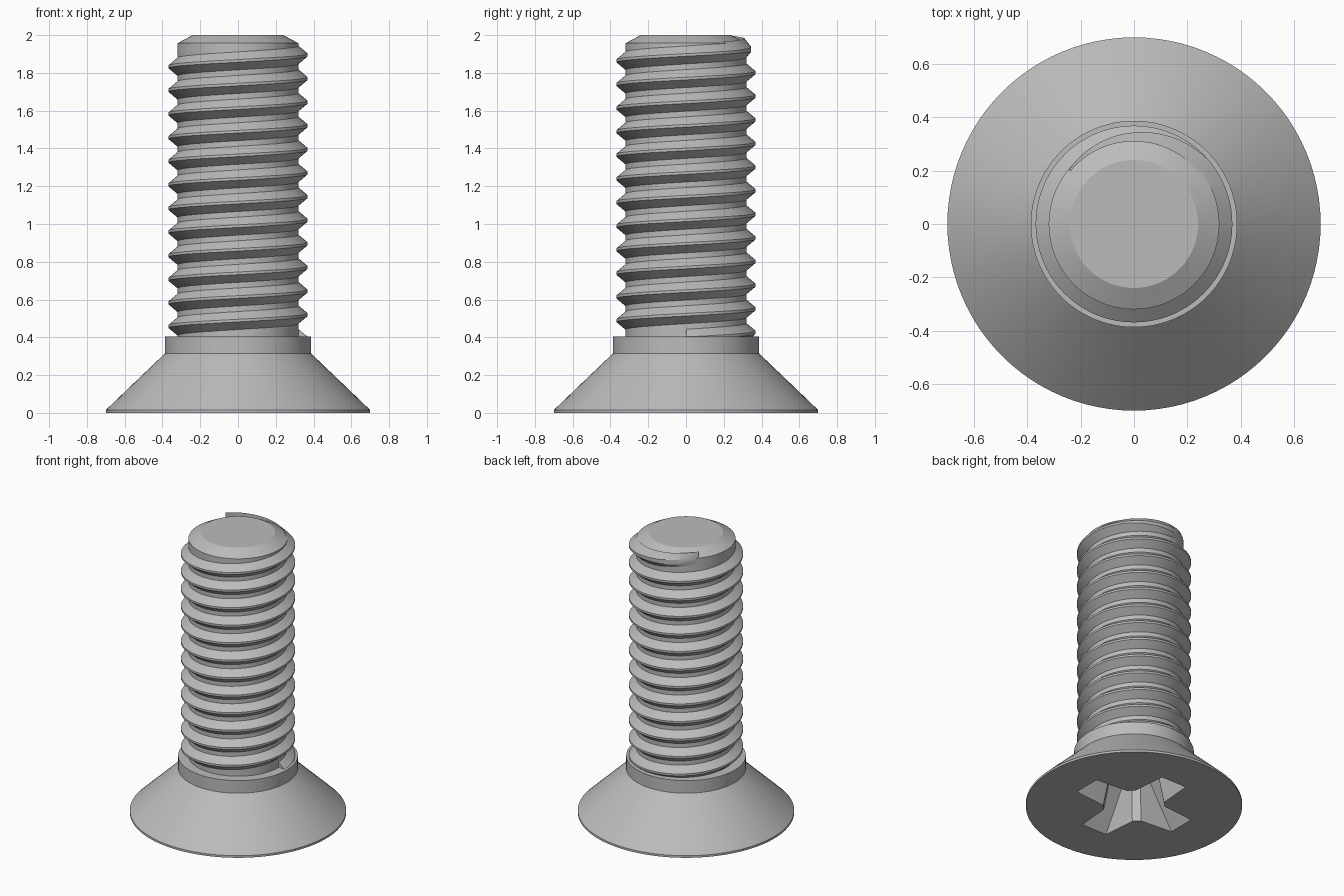
import bpy, bmesh, math
from mathutils import Vector

if "Cube" in bpy.data.objects:
    bpy.data.objects.remove(bpy.data.objects["Cube"])

metal = bpy.data.materials.new("plain grey metal")
metal.diffuse_color = (0.5, 0.5, 0.5, 1)
metal.use_nodes = True
metal.node_tree.nodes["Principled BSDF"].inputs["Base Color"].default_value = metal.diffuse_color
SIDES = 96
PITCH = 0.125


def make_object(name, bm):
    bmesh.ops.recalc_face_normals(bm, faces=bm.faces[:])
    mesh = bpy.data.meshes.new(name)
    bm.to_mesh(mesh)
    bm.free()
    mesh.materials.append(metal)
    obj = bpy.data.objects.new(name, mesh)
    bpy.context.collection.objects.link(obj)
    return obj


def loft(name, rings):
    """Join closed rings of points with quads and cap both ends."""
    bm = bmesh.new()
    loops = [[bm.verts.new(p) for p in ring] for ring in rings]
    n = len(loops[0])
    for a, b in zip(loops, loops[1:]):
        for i in range(n):
            j = (i + 1) % n
            bm.faces.new((a[i], a[j], b[j], b[i]))
    bm.faces.new(loops[0][::-1])
    bm.faces.new(loops[-1])
    return make_object(name, bm)


def polar(r, angle, z):
    return Vector((r * math.cos(angle), r * math.sin(angle), z))


def turned(name, profile):
    return loft(name, [[polar(r, math.tau * i / SIDES, z) for i in range(SIDES)]
                       for r, z in profile])


def smooth(obj):
    bpy.ops.object.select_all(action='DESELECT')
    obj.select_set(True)
    bpy.context.view_layer.objects.active = obj
    bpy.ops.object.shade_smooth_by_angle(angle=math.radians(25))


# Countersunk head with collar
head = turned("countersunk_head", [(0.7, 0), (0.7, 0.015), (0.387, 0.315), (0.387, 0.405)])


# Cross recess cutter, tapering as it goes deeper
def cross(z, tip, half_tip, inner):
    ring = []
    for k in range(4):
        a = k * math.pi / 2
        for x, y in ((tip, -half_tip), (tip, half_tip), (inner + 0.025, inner - 0.015),
                     (inner - 0.015, inner + 0.025)):
            ring.append((x * math.cos(a) - y * math.sin(a),
                         x * math.sin(a) + y * math.cos(a), z))
    return ring


cutter = loft("recess_cutter", [cross(-0.035, 0.425, 0.103, 0.139),
                                cross(0.35, 0.15, 0.07, 0.09)])
cutter.hide_render = True
cut = head.modifiers.new("cross_recess", 'BOOLEAN')
cut.operation = 'DIFFERENCE'
cut.solver = 'EXACT'
cut.object = cutter
bpy.context.view_layer.objects.active = head
bpy.ops.object.modifier_apply(modifier=cut.name)
bpy.data.objects.remove(cutter)

# Shaft core with chamfered end
shaft = turned("shaft_core", [(0.32, 0.39), (0.32, 1.957), (0.24, 2.0)])

# Helical thread, fading into the core at the top
rings = []
STEPS = 72
end = math.radians(140)
fade_start = math.radians(41)
count = 12 * STEPS + 28
for s in range(count + 1):
    angle = -12 * math.tau + (end + 12 * math.tau) * s / count
    z = 1.895 + PITCH * angle / math.tau
    fade = 1 - max(0, (angle - fade_start) / (end - fade_start))
    crest = 0.318 + 0.051 * fade
    half = 0.007 + 0.046 * (1 - fade) * 0.3
    rings.append([polar(0.31, angle, z - 0.056), polar(crest, angle, z - half),
                  polar(crest, angle, z + half), polar(0.31, angle, z + 0.056)])
thread = loft("helical_thread", rings)

for part in (head, shaft, thread):
    smooth(part)
